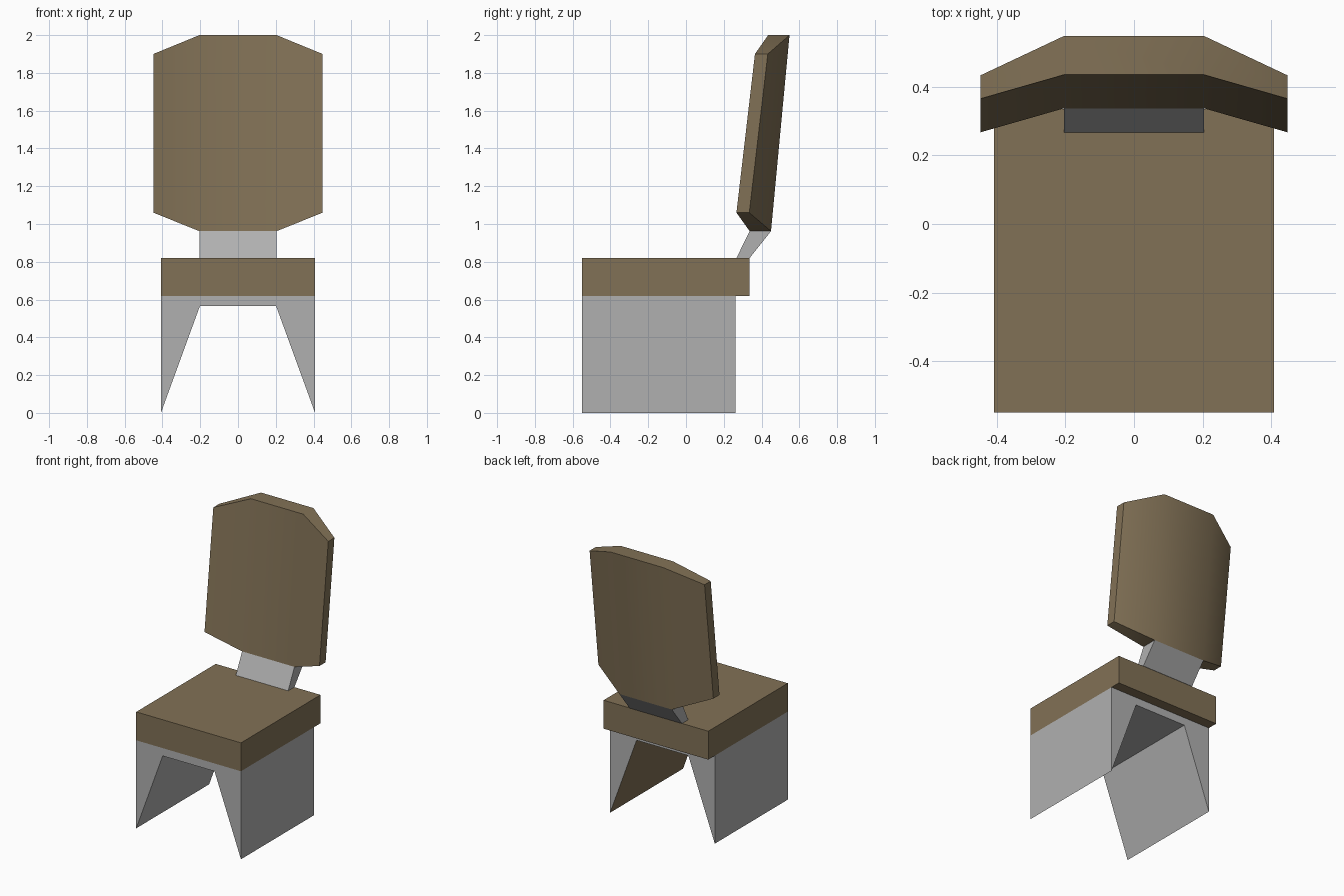
import bpy, bmesh, math

if "Cube" in bpy.data.objects:
    bpy.data.objects.remove(bpy.data.objects["Cube"])


def material(name, color):
    m = bpy.data.materials.new(name)
    m.diffuse_color = color
    m.use_nodes = True
    m.node_tree.nodes["Principled BSDF"].inputs["Base Color"].default_value = m.diffuse_color
    return m


wood = material("brown", (0.222, 0.166, 0.093, 1))
grey = material("grey", (0.435, 0.435, 0.435, 1))


def loft(name, start, end, mats=()):
    """Solid between two matching point loops."""
    bm = bmesh.new()
    a = [bm.verts.new(p) for p in start]
    b = [bm.verts.new(p) for p in end]
    n = len(a)
    bm.faces.new(a)
    bm.faces.new(b[::-1])
    for i in range(n):
        j = (i + 1) % n
        bm.faces.new((a[i], b[i], b[j], a[j]))
    bmesh.ops.recalc_face_normals(bm, faces=bm.faces[:])
    me = bpy.data.meshes.new(name)
    bm.to_mesh(me)
    bm.free()
    ob = bpy.data.objects.new(name, me)
    bpy.context.collection.objects.link(ob)
    for m in mats:
        me.materials.append(m)
    return ob


def rect(x, y0, y1, z):
    return [(-x, y0, z), (x, y0, z), (x, y1, z), (-x, y1, z)]


# Seat slab
loft("seat", rect(0.408, -0.55, 0.335, 0.62), rect(0.408, -0.55, 0.335, 0.82), [wood])

# Leg block: arched profile extruded front to back
arch = [(-0.408, 0), (-0.202, 0.565), (0.202, 0.565), (0.408, 0), (0.408, 0.62), (-0.408, 0.62)]
legs = loft("leg_block", [(x, -0.55, z) for x, z in arch], [(x, 0.262, z) for x, z in arch],
            [grey, wood])
# The inner face of the right leg is brown
for f in legs.data.polygons:
    if f.normal.x < -0.5 and f.center.x > 0:
        f.material_index = 1

# Slanted neck joining seat and backrest
loft("neck", rect(0.204, 0.267, 0.337, 0.82), rect(0.204, 0.337, 0.45, 0.962), [grey])

# Curved backrest: columns of (x, bottom z, top z, front y, back y at the bottom)
columns = [(-0.448, 1.06, 1.90, 0.267, 0.335), (-0.204, 0.962, 2.0, 0.337, 0.45),
           (0.204, 0.962, 2.0, 0.337, 0.45), (0.448, 1.06, 1.90, 0.267, 0.335)]
lean = 0.098
bm = bmesh.new()
rings = []
for x, z0, z1, yf, yb in columns:
    rings.append([bm.verts.new(p) for p in
                  ((x, yf, z0), (x, yb, z0), (x, yb + lean, z1), (x, yf + lean, z1))])
for a, b in zip(rings, rings[1:]):
    for i in range(4):
        j = (i + 1) % 4
        bm.faces.new((a[i], a[j], b[j], b[i]))
bm.faces.new(rings[0])
bm.faces.new(rings[-1])
bmesh.ops.recalc_face_normals(bm, faces=bm.faces[:])
me = bpy.data.meshes.new("backrest")
bm.to_mesh(me)
bm.free()
back = bpy.data.objects.new("backrest", me)
bpy.context.collection.objects.link(back)
me.materials.append(wood)
bpy.context.view_layer.objects.active = back
back.select_set(True)
bpy.ops.object.shade_smooth_by_angle(angle=math.radians(30))
